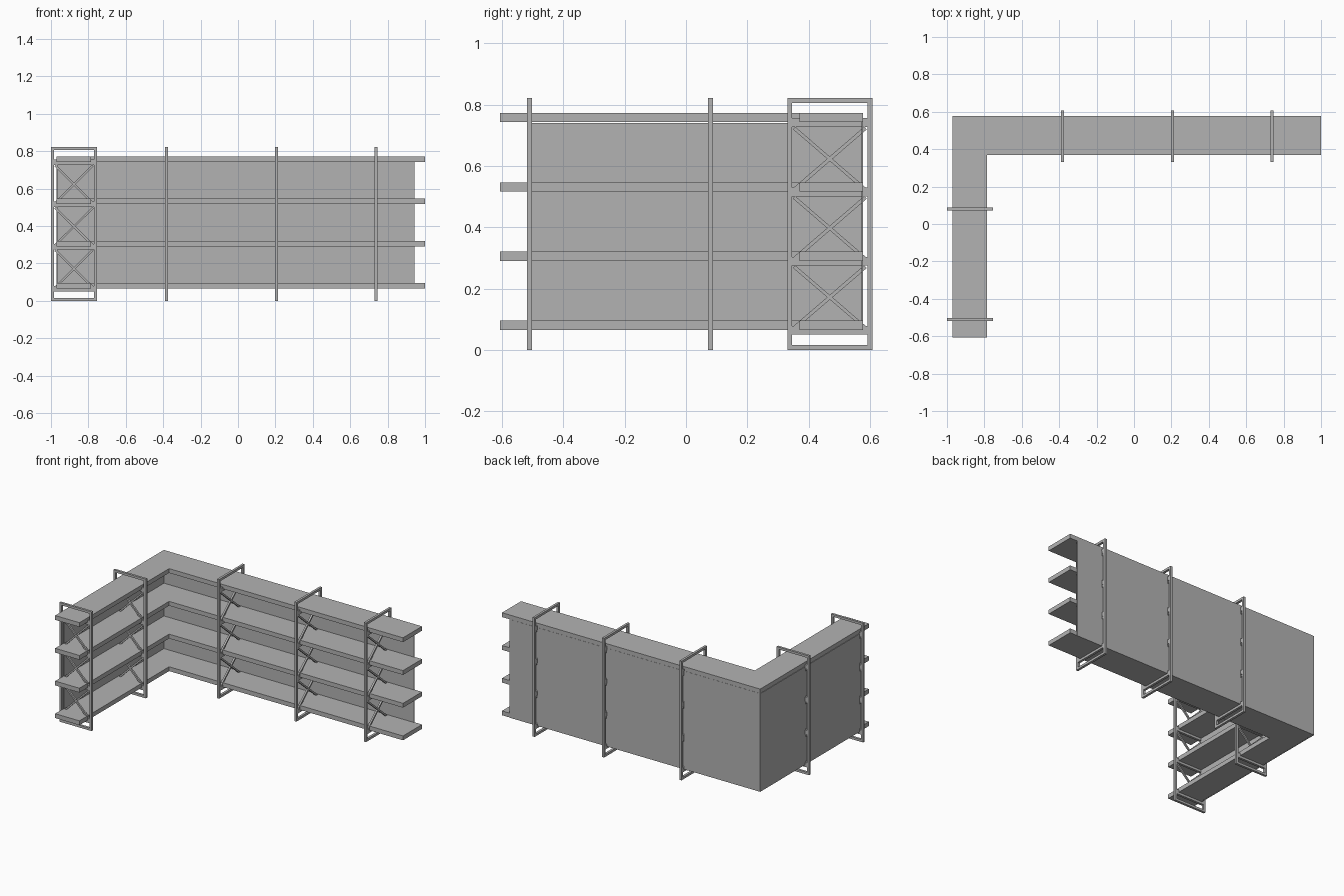
import bpy, bmesh, math
from mathutils import Vector, Matrix

cube = bpy.data.objects.get("Cube")
if cube:
    bpy.data.objects.remove(cube, do_unlink=True)

grey = bpy.data.materials.new("plain_grey")
grey.use_nodes = True
colour = (0.45, 0.45, 0.45, 1)
grey.diffuse_color = colour
grey.node_tree.nodes["Principled BSDF"].inputs["Base Color"].default_value = colour

T = 0.016                                # bar thickness
HEIGHT = 0.822
SHELF_Z = [0.066, 0.291, 0.517, 0.743]   # undersides of the shelves
SHELF_T = 0.03


def finish(name, bm):
    bmesh.ops.recalc_face_normals(bm, faces=bm.faces)
    mesh = bpy.data.meshes.new(name)
    bm.to_mesh(mesh)
    bm.free()
    mesh.materials.append(grey)
    obj = bpy.data.objects.new(name, mesh)
    bpy.context.collection.objects.link(obj)
    return obj


def add_box(bm, lo, hi):
    lo, hi = Vector(lo), Vector(hi)
    mat = Matrix.Translation((lo + hi) / 2) @ Matrix.Diagonal((*(hi - lo), 1))
    bmesh.ops.create_cube(bm, size=1, matrix=mat)


def add_brace(bm, a, b, size):
    # Diagonal bar in the frame plane (local y, z)
    a, b = Vector((0, *a)), Vector((0, *b))
    d = b - a
    mat = (Matrix.Translation((a + b) / 2)
           @ Matrix.Rotation(math.atan2(d.z, d.y), 4, 'X')
           @ Matrix.Diagonal((size, d.length, size, 1)))
    bmesh.ops.create_cube(bm, size=1, matrix=mat)


def make_frame(name, width, inner, matrix):
    """Upright frame in the local yz plane; inner is the shelf span across it."""
    bm = bmesh.new()
    h, w = T / 2, width / 2
    for s in (-1, 1):
        y0, y1 = sorted((s * w, s * (w - T)))
        add_box(bm, (-h, y0, 0), (h, y1, HEIGHT))
    e = w - T
    rails = [0] + [z - T for z in SHELF_Z] + [HEIGHT - T]
    for z in rails:
        add_box(bm, (-h, -e, z), (h, e, z + T))
    # Small stops either side of each shelf
    for z in SHELF_Z:
        add_box(bm, (-h, -e, z), (h, inner[0], z + 0.013))
        add_box(bm, (-h, inner[1], z), (h, e, z + 0.013))
    # Crossed braces between shelf rails
    m = 0.006
    for z0, z1 in zip(SHELF_Z, SHELF_Z[1:]):
        lo, hi = z0 + m, z1 - T - m / 2
        add_brace(bm, (-e + m, lo), (e - m, hi), 0.012)
        add_brace(bm, (e - m, lo), (-e + m, hi), 0.011)
    obj = finish(name, bm)
    obj.matrix_world = matrix


# L-shaped shelves
X0, X1, XI = -0.97, 1.0, -0.785
Y0, Y1, YI = -0.607, 0.577, 0.37
outline = [(X0, Y0), (XI, Y0), (XI, YI), (X1, YI), (X1, Y1), (X0, Y1)]
for i, z in enumerate(SHELF_Z):
    bm = bmesh.new()
    face = bm.faces.new([bm.verts.new((x, y, z)) for x, y in outline])
    ext = bmesh.ops.extrude_face_region(bm, geom=[face])
    top = [v for v in ext["geom"] if isinstance(v, bmesh.types.BMVert)]
    bmesh.ops.translate(bm, verts=top, vec=(0, 0, SHELF_T))
    finish(f"shelf_{i + 1}", bm)

# Backing panels along the outside of both runs
for name, lo, hi in (
        ("back_panel", (X0 - 0.001, Y1 - 0.005, 0.065), (0.943, Y1 + 0.001, 0.743)),
        ("side_panel", (X0 - 0.001, -0.518, 0.065), (X0 + 0.005, Y1 - 0.005, 0.741))):
    bm = bmesh.new()
    add_box(bm, lo, hi)
    finish(name, bm)

# Frames of the long run
cy = 0.469
for i, x in enumerate((-0.383, 0.207, 0.737)):
    make_frame(f"back_frame_{i + 1}", 0.277, (YI - cy, Y1 - cy),
               Matrix.Translation((x, cy, 0)))

# Frames of the short run, turned a quarter
cx = -0.877
for i, y in enumerate((0.08, -0.511)):
    make_frame(f"side_frame_{i + 1}", 0.246, (cx - XI, cx - X0),
               Matrix.Translation((cx, y, 0)) @ Matrix.Rotation(math.pi / 2, 4, 'Z'))
